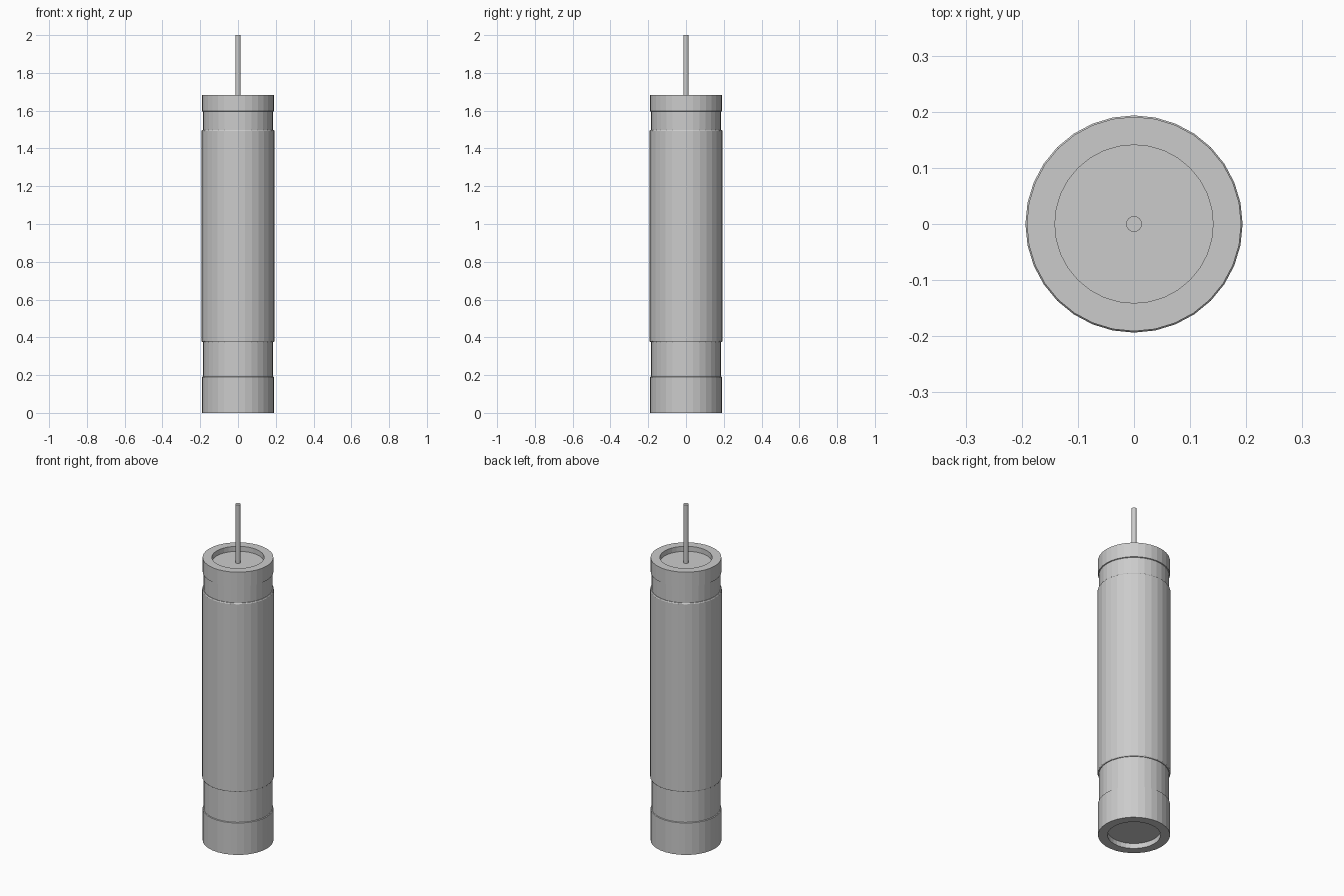
import bpy
import math

if "Cube" in bpy.data.objects:
    bpy.data.objects.remove(bpy.data.objects["Cube"])

SIDES = 32

grey = bpy.data.materials.new("plain grey")
grey.diffuse_color = (0.6, 0.6, 0.6, 1)
grey.use_nodes = True
grey.node_tree.nodes["Principled BSDF"].inputs["Base Color"].default_value = grey.diffuse_color


def lathe(name, profile, closed=False):
    """Spin a (radius, z) profile around z; capped with n-gons unless closed into a ring."""
    verts, faces, n = [], [], len(profile)
    for r, z in profile:
        for i in range(SIDES):
            a = 2 * math.pi * i / SIDES
            verts.append((r * math.cos(a), r * math.sin(a), z))
    for k in range(n if closed else n - 1):
        a, b = k * SIDES, ((k + 1) % n) * SIDES
        for i in range(SIDES):
            j = (i + 1) % SIDES
            faces.append((a + i, a + j, b + j, b + i))
    if not closed:
        faces.append(tuple(reversed(range(SIDES))))
        faces.append(tuple((n - 1) * SIDES + i for i in range(SIDES)))
    mesh = bpy.data.meshes.new(name)
    mesh.from_pydata(verts, [], faces)
    mesh.materials.append(grey)
    obj = bpy.data.objects.new(name, mesh)
    bpy.context.collection.objects.link(obj)
    return obj


# Inner tube with end bands and recessed ends, one continuous profile
lathe("tube", [
    (0.141, 0.03), (0.141, 0.0), (0.191, 0.0), (0.191, 0.19),
    (0.186, 0.192), (0.186, 1.595),
    (0.191, 1.597), (0.191, 1.683), (0.141, 1.683), (0.141, 1.653),
])

# Paper sleeve around the middle, with slightly bevelled ends
lathe("sleeve", [
    (0.184, 0.375), (0.190, 0.375), (0.1935, 0.380),
    (0.1935, 1.493), (0.190, 1.498), (0.184, 1.498),
], closed=True)

# Thin fuse rising from the top recess
lathe("fuse", [(0.014, 1.64), (0.014, 2.0)])
